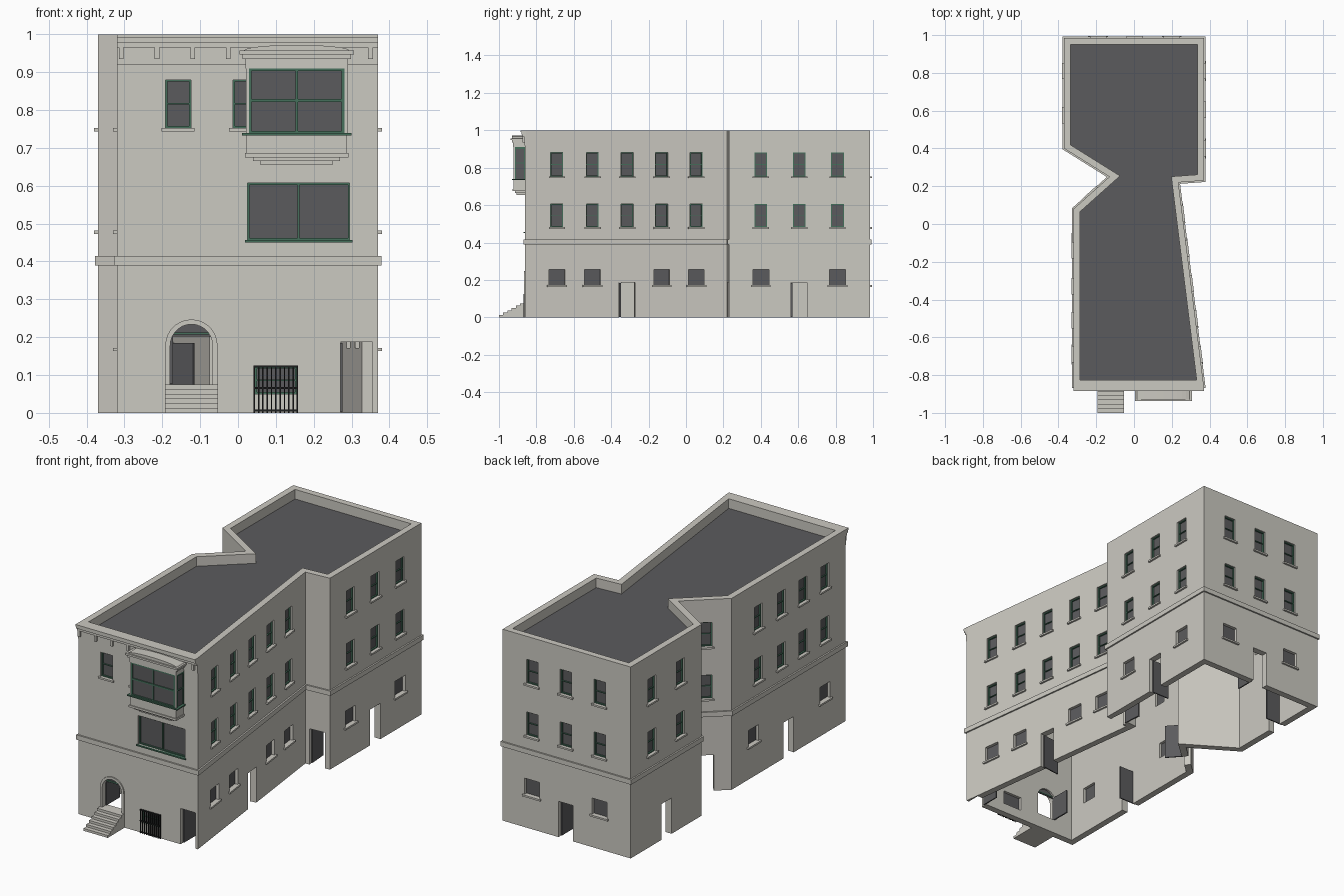
import bpy, bmesh, math
from mathutils import Matrix, Vector

cube = bpy.data.objects.get("Cube")
if cube:
    bpy.data.objects.remove(cube)


def material(name, r, g, b):
    m = bpy.data.materials.new(name)
    m.use_nodes = True
    m.diffuse_color = (r, g, b, 1)
    m.node_tree.nodes["Principled BSDF"].inputs["Base Color"].default_value = (r, g, b, 1)
    return m


STONE = material("pale stone", 0.6, 0.585, 0.535)
SLATE = material("dark slate", 0.105, 0.105, 0.11)
GREEN = material("green frame", 0.06, 0.16, 0.105)
IRON = material("black iron", 0.012, 0.013, 0.013)

# Footprint, counter-clockwise from the front corner
PLAN = [Vector(p) for p in ((-.32, -.86), (.37, -.86), (.235, .22), (.37, .23), (.37, .985),
                            (-.37, .985), (-.37, .4), (-.13, .25), (-.32, .08))]
FRONT, RIGHT_FRONT, RIGHT_NOTCH, RIGHT_BACK, BACK, LEFT_BACK, _, LEFT_NOTCH, LEFT_FRONT = range(9)
N = len(PLAN)
parts = {}


def part(name, mat=STONE):
    if name not in parts:
        parts[name] = (bmesh.new(), mat)
    return parts[name][0]


def finish(name):
    bm, mat = parts[name]
    bmesh.ops.recalc_face_normals(bm, faces=bm.faces)
    mesh = bpy.data.meshes.new(name)
    bm.to_mesh(mesh)
    bm.free()
    mesh.materials.append(mat)
    ob = bpy.data.objects.new(name, mesh)
    bpy.context.collection.objects.link(ob)
    return ob


def edge_normal(i):
    d = (PLAN[(i + 1) % N] - PLAN[i]).normalized()
    return Vector((d.y, -d.x))


def offset(t):
    """Footprint moved outward by t with mitred corners."""
    out = []
    for i, p in enumerate(PLAN):
        a, b = edge_normal(i - 1 if i else N - 1), edge_normal(i)
        out.append(p + (a + b) * t / (1 + a.dot(b)))
    return out


def ring(bm, outer, inner, z0, z1):
    rows = [[bm.verts.new((p.x, p.y, z)) for p in loop]
            for loop, z in ((outer, z0), (outer, z1), (inner, z1), (inner, z0))]
    for i in range(N):
        j = (i + 1) % N
        for k in range(4):
            a, b = rows[k], rows[(k + 1) % 4]
            bm.faces.new((a[i], a[j], b[j], b[i]))


def wall_frame(i, coord):
    """Local axes on wall i: along, outward, up; coord is world x or y on that wall."""
    p, q = PLAN[i], PLAN[(i + 1) % N]
    d = q - p
    ax = 0 if abs(d.x) > abs(d.y) else 1
    o = p + d * ((coord - p[ax]) / d[ax])
    u, n = d.normalized(), edge_normal(i)
    return Matrix(((u.x, n.x, 0, o.x), (u.y, n.y, 0, o.y), (0, 0, 1, 0), (0, 0, 0, 1)))


def prism(bm, m, pts, d0, d1):
    """Extrude an (along, up) outline between two depths."""
    a = [bm.verts.new(m @ Vector((u, d0, z))) for u, z in pts]
    b = [bm.verts.new(m @ Vector((u, d1, z))) for u, z in pts]
    bm.faces.new(a)
    bm.faces.new(b[::-1])
    for i in range(len(pts)):
        j = (i + 1) % len(pts)
        bm.faces.new((a[i], b[i], b[j], a[j]))


def box(bm, m, u0, u1, d0, d1, z0, z1):
    prism(bm, m, ((u0, z0), (u1, z0), (u1, z1), (u0, z1)), d0, d1)


def border(bm, m, u0, u1, z0, z1, d0, d1, t):
    box(bm, m, u0, u1, d0, d1, z0, z0 + t)
    box(bm, m, u0, u1, d0, d1, z1 - t, z1)
    box(bm, m, u0, u0 + t, d0, d1, z0 + t, z1 - t)
    box(bm, m, u1 - t, u1, d0, d1, z0 + t, z1 - t)


def window(i, coord, w, z0, z1, rail=True, sill=True, mullion=False):
    m, h, mid = wall_frame(i, coord), w / 2, (z0 + z1) / 2
    box(part("cutters"), m, -h, h, -.07, .02, z0, z1)
    box(part("window_glass", SLATE), m, -h, h, -.02, -.016, z0, z1)
    frames = part("window_frames", GREEN)
    if rail or mullion:
        border(frames, m, -h, h, z0, z1, -.018, -.008, .005)
    if rail:
        box(frames, m, -h, h, -.018, -.01, mid - .002, mid + .002)
    if mullion:
        box(frames, m, -.003, .003, -.018, -.008, z0, z1)
    if sill:
        box(part("window_sills"), m, -h - .01, h + .01, -.016, .01, z0 - .009, z0)


def doorway(i, coord, w=.085, top=.187):
    m, h = wall_frame(i, coord), w / 2
    box(part("cutters"), m, -h, h, -.07, .02, -.02, top)
    box(part("open_doors", SLATE), m, -h, -h + .006, -.033 - w, -.02, .002, top - .003)


# Walls, roof and string course
inner = offset(-.034)
ring(part("walls"), PLAN, inner, 0, 1)
roof = part("roof", SLATE)
top = roof.faces.new([roof.verts.new((p.x, p.y, .95)) for p in inner])
ext = bmesh.ops.extrude_face_region(roof, geom=[top])
bmesh.ops.translate(roof, vec=(0, 0, -.015), verts=[v for v in ext["geom"] if isinstance(v, bmesh.types.BMVert)])
ring(part("string_course"), offset(.008), offset(-.005), .39, .415)

# Two upper storeys of sash windows
SASH = {FRONT: (-.158, .02), RIGHT_FRONT: (-.69, -.5, -.315, -.13, .055), RIGHT_BACK: (.4, .605, .81),
        BACK: (.2, .005, -.19), LEFT_BACK: (.81, .575), LEFT_NOTCH: (-.225,),
        LEFT_FRONT: (-.14, -.33, -.51, -.69)}
for wall, spots in SASH.items():
    for c in spots:
        window(wall, c, .067, .753, .88)
        if wall != FRONT:
            window(wall, c, .067, .482, .605)

# Ground floor windows and doors
LOW = {RIGHT_FRONT: (-.69, -.5, -.13, .055), RIGHT_BACK: (.4, .81), BACK: (.2, -.19), LEFT_FRONT: (-.1, -.69)}
for wall, spots in LOW.items():
    for c in spots:
        window(wall, c, .085, .172, .256, rail=False)
for wall, c in ((FRONT, .313), (RIGHT_FRONT, -.315), (RIGHT_NOTCH, .3), (RIGHT_BACK, .605), (BACK, .005),
                (LEFT_BACK, .69), (LEFT_NOTCH, -.225), (LEFT_FRONT, -.39)):
    doorway(wall, c)

# Wide front window
window(FRONT, .16, .27, .457, .607, rail=False, sill=False, mullion=True)
F = wall_frame(FRONT, 0)
box(part("wide_window_sill", GREEN), F, .018, .302, -.016, .008, .45, .457)

# Basement window behind an iron grille
window(FRONT, .1, .11, .05, .122, rail=True, sill=False)
grille = part("iron_grille", IRON)
for k in range(11):
    u = .043 + k * .0114
    box(grille, F, u - .0018, u + .0018, .004, .009, 0, .125)
for z in (.004, .063, .12):
    box(grille, F, .041, .159, .003, .01, z, z + .005)


# Arched entrance
def arch(r, base, steps=14):
    c, spring = -.123, .178
    curve = [(c + r * math.cos(math.pi * k / steps), spring + r * math.sin(math.pi * k / steps))
             for k in range(steps + 1)]
    return [(c + r, base)] + curve + [(c - r, base)]


opening, rim = arch(.056, .075), arch(.069, .075)
prism(part("cutters"), F, opening, -.07, .02)
for k in range(len(rim) - 1):
    prism(part("arch_surround"), F, (opening[k], rim[k], rim[k + 1], opening[k + 1]), -.004, .006)
prism(part("arch_transom", SLATE), F, [p for p in opening if p[1] > .2], -.024, -.02)
box(part("transom_bar", GREEN), F, -.175, -.071, -.026, -.016, .207, .213)
box(part("open_doors", SLATE), F, -.179, -.172, -.13, -.02, .077, .205)

# Entrance steps
for k in range(6):
    box(part("entrance_steps"), F, -.193, -.053, 0, .14 - k * .0225, k * .0125, (k + 1) * .0125)

# Front cornice with brackets
cornice = part("front_cornice")
for z0, z1, d in ((.92, .965, .004), (.965, .978, .014), (.978, .99, .02), (.99, 1, .025)):
    box(cornice, F, -.32, .37, -.005, d, z0, z1)
for k in range(8):
    u = -.308 + k * .094
    box(part("cornice_brackets"), F, u - .006, u + .006, 0, .015, .935, .965)

# Bay window: base, glazing, posts, head and roof
bay = part("bay_body")
for u0, u1, d, z0, z1 in ((.06, .25, .045, .655, .665), (.04, .27, .055, .665, .675), (.018, .292, .068, .675, .686),
                          (.022, .288, .063, .686, .735), (.02, .29, .065, .91, .935),
                          (.012, .298, .07, .935, .947), (.004, .306, .077, .947, .957)):
    box(bay, F, u0, u1, 0, d, z0, z1)
for u in (.021, .281):
    box(bay, F, u, u + .008, .055, .063, .735, .91)
box(part("bay_glass", SLATE), F, .025, .285, 0, .058, .735, .91)
bay_frame = part("bay_frames", GREEN)
border(bay_frame, F, .029, .281, .738, .91, .056, .063, .007)
box(bay_frame, F, .029, .281, .056, .063, .821, .829)
box(bay_frame, F, .152, .158, .056, .063, .74, .91)
box(bay_frame, F, .01, .3, 0, .071, .733, .739)
for u in (.021, .283):
    box(bay_frame, F, u, u + .006, 0, .055, .901, .91)
    box(bay_frame, F, u, u + .006, 0, .055, .822, .828)
    for d in (0, .048):
        box(bay_frame, F, u, u + .006, d, d + .007, .739, .901)
crown = [(.155 + .14 * math.cos(math.pi * k / 12), .957 + .015 * math.sin(math.pi * k / 12)) for k in range(13)]
prism(part("bay_roof"), F, crown, 0, .07)

# Build the objects, then cut the openings through the walls
objects = {name: finish(name) for name in list(parts)}
walls, cutter = objects["walls"], objects["cutters"]
cut = walls.modifiers.new("openings", "BOOLEAN")
cut.operation, cut.solver, cut.object = "DIFFERENCE", "EXACT", cutter
bpy.context.view_layer.objects.active = walls
bpy.ops.object.modifier_apply(modifier=cut.name)
bpy.data.objects.remove(cutter)
